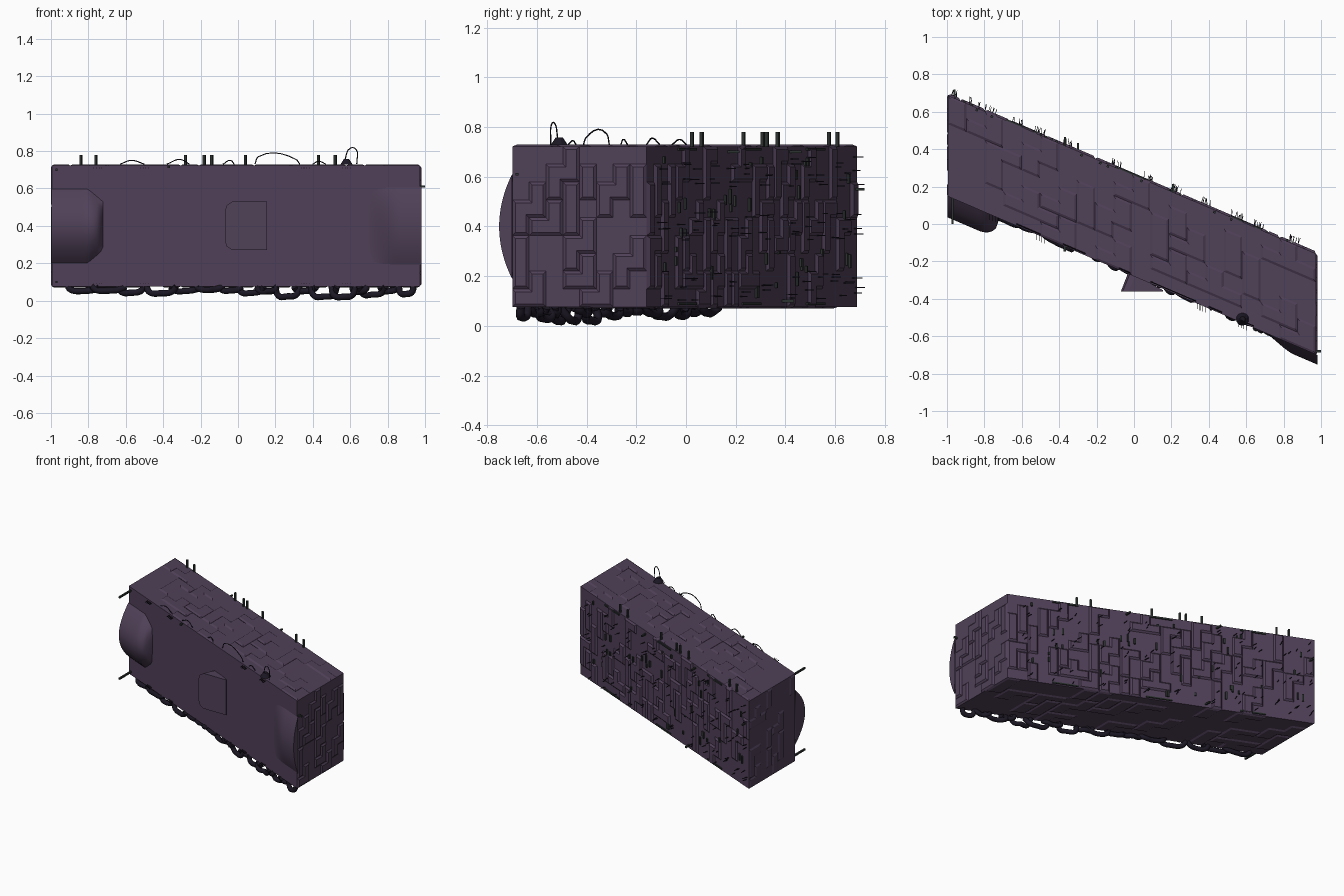
import bpy, bmesh, math, random
from mathutils import Vector, Matrix

if "Cube" in bpy.data.objects:
    bpy.data.objects.remove(bpy.data.objects["Cube"])
random.seed(7)

X0, X1, Z0, Z1 = -0.995, 0.972, 0.077, 0.722
SLOPE = -0.43
front_y = lambda x: 0.15 + SLOPE * (x + 1)
back_y = lambda x: 0.69 + SLOPE * (x + 1)
ANGLE = math.atan(SLOPE)


def material(name, rgb):
    m = bpy.data.materials.new(name)
    m.diffuse_color = (*rgb, 1)
    m.use_nodes = True
    m.node_tree.nodes["Principled BSDF"].inputs["Base Color"].default_value = m.diffuse_color
    return m


HULL = material("purple_hull", (0.08, 0.052, 0.098))
DARK = material("dark_tube", (0.012, 0.009, 0.018))
GREEN = material("dark_green", (0.025, 0.033, 0.03))


def finish(name, bm, mat, smooth=False):
    me = bpy.data.meshes.new(name)
    bm.normal_update()
    bm.to_mesh(me)
    bm.free()
    ob = bpy.data.objects.new(name, me)
    bpy.context.collection.objects.link(ob)
    me.materials.append(mat)
    if smooth:
        bpy.context.view_layer.objects.active = ob
        ob.select_set(True)
        bpy.ops.object.shade_smooth_by_angle(angle=math.radians(35))
        ob.select_set(False)
    return ob


def grid(bm, nu, nv, point):
    vs = [[bm.verts.new(point(i / nu, j / nv)) for j in range(nv + 1)] for i in range(nu + 1)]
    fs = {(i, j): bm.faces.new((vs[i][j], vs[i + 1][j], vs[i + 1][j + 1], vs[i][j + 1]))
          for i in range(nu) for j in range(nv)}
    return vs, fs


SHAPES = [[(0, 0), (1, 0), (1, 1)], [(0, 0), (0, 1), (0, 2)], [(0, 0), (0, 1), (1, 1), (1, 2)],
          [(0, 0), (1, 0), (2, 0), (1, 1)], [(0, 0), (0, 1), (0, 2), (1, 2)], [(0, 0), (0, 1)]]


def panel(name, origin, u, v, nu, nv, depth, fill):
    """Wall with raised interlocking blocks; outward normal is u x v."""
    bm = bmesh.new()
    o, u, v = Vector(origin), Vector(u), Vector(v)
    _, cells = grid(bm, nu, nv, lambda a, b: o + u * a + v * b)
    bm.normal_update()
    used = set()
    for _ in range(int(nu * nv * fill)):
        shape = random.choice(SHAPES)
        i, j = random.randrange(nu), random.randrange(nv)
        spot = [(i + a, j + b) for a, b in shape]
        if any(c not in cells or c in used for c in spot):
            continue
        used.update(spot)
        bmesh.ops.inset_region(bm, faces=[cells[c] for c in spot], thickness=0.012,
                               depth=depth, use_boundary=True, use_even_offset=True)
    return finish(name, bm, HULL)


# Hull walls, roof and floor
W, H, L = back_y(0) - front_y(0), Z1 - Z0, X1 - X0
along = Vector((L, SLOPE * L, 0))
across, up = Vector((0, W, 0)), Vector((0, 0, H))
fl = Vector((X0, front_y(X0), Z0))
panel("front_wall", fl, along, up, 1, 1, 0, 0)
panel("back_wall", fl + along + across, -along, up, 30, 9, 0.011, 0.6)
panel("right_end", fl + along, across, up, 8, 9, 0.009, 0.6)
panel("left_end", fl + across, -across, up, 8, 9, 0.006, 0.5)
panel("roof", fl + up, along, across, 20, 7, 0.007, 0.35)
panel("floor", fl + across, along, -across, 20, 7, 0.007, 0.35)


# Swollen bays at both ends of the front wall
def bay(name, xa, xb, height, depth, end):
    bm = bmesh.new()

    def point(a, b):
        x, t = xa + (xb - xa) * a, 2 * b - 1
        return (x, front_y(x) + 0.002 - depth(a) * (1 - t * t), 0.4 + t * height(a))
    vs, _ = grid(bm, 16, 16, point)
    bm.faces.new(vs[end])
    bmesh.ops.recalc_face_normals(bm, faces=bm.faces)
    ob = finish(name, bm, HULL, True)


bay("left_bay", -0.998, -0.72, lambda a: 0.2 - 0.07 * max(0, (a - 0.7) / 0.3),
    lambda a: 0.115 if a < 0.6 else 0.115 * math.sqrt(max(0, 1 - ((a - 0.6) / 0.4) ** 2)), 0)
bay("right_bay", 0.68, 0.98, lambda a: 0.21,
    lambda a: 0.052 * min(1, a * 1.7) ** 2 * (3 - 2 * min(1, a * 1.7)), 16)

# Central wedge hatch
bm = bmesh.new()
outline = [(-0.07, 0.32), (-0.06, 0.29), (-0.03, 0.27), (0.155, 0.27),
           (0.155, 0.53), (-0.03, 0.53), (-0.06, 0.51), (-0.07, 0.48)]
face = [bm.verts.new((x, -0.36, z)) for x, z in outline]
root = [bm.verts.new((x + 0.04 * (x < 0.1), front_y(x + 0.04) + 0.01, z)) for x, z in outline]
bm.faces.new(face)
for i in range(8):
    k = (i + 1) % 8
    bm.faces.new((face[i], root[i], root[k], face[k]))
bmesh.ops.recalc_face_normals(bm, faces=bm.faces)
finish("wedge_hatch", bm, HULL)


# Tubes and wires
def tube(name, paths, radius, mat, res=2):
    cu = bpy.data.curves.new(name, "CURVE")
    cu.dimensions = "3D"
    cu.bevel_depth, cu.bevel_resolution, cu.resolution_u = radius, res, 5
    cu.use_fill_caps = True
    for path in paths:
        s = cu.splines.new("BEZIER")
        s.bezier_points.add(len(path) - 1)
        for p, co in zip(s.bezier_points, path):
            p.co = co
            p.handle_left_type = p.handle_right_type = "AUTO"
    ob = bpy.data.objects.new(name, cu)
    bpy.context.collection.objects.link(ob)
    cu.materials.append(mat)


def hanging(xa, xb, low):
    pts = [(0, 0.075), (0.12, low + 0.022), (0.5, low + 0.018), (0.85, low + 0.026), (1, 0.075)]
    return [(x, front_y(x) + random.uniform(0.0, 0.03), z)
            for x, z in ((xa + (xb - xa) * t, z) for t, z in pts)]


drops = [(-0.91, -0.74, 0.034), (-0.78, -0.6, 0.036), (-0.64, -0.5, 0.025), (-0.49, -0.33, 0.022),
         (-0.36, -0.2, 0.034), (-0.22, -0.08, 0.04), (-0.1, 0.02, 0.036), (0.0, 0.14, 0.024),
         (0.1, 0.21, 0.032), (0.2, 0.33, 0.005), (0.3, 0.42, 0.034), (0.39, 0.53, 0.004),
         (0.5, 0.63, 0.003), (0.61, 0.69, 0.03), (0.65, 0.79, 0.015), (0.76, 0.86, 0.034),
         (0.86, 0.94, 0.018)]
tube("hanging_tubes", [hanging(*d) for d in drops], 0.017, DARK)

wires = [[(-0.63, .73), (-0.57, .75), (-0.5, .73)], [(-0.38, .73), (-0.31, .755), (-0.26, .73)],
         [(-0.08, .73), (-0.04, .75), (-0.02, .73)], [(0.09, .73), (0.11, .77), (0.31, .755), (0.33, .73)],
         [(0.4, .73), (0.43, .745), (0.47, .73)], [(0.57, .75), (0.6, .815), (0.63, .81), (0.635, .73)]]
tube("roof_wires", [[(x, front_y(x) + 0.01, z) for x, z in w] for w in wires], 0.003, DARK, 1)

# Wire socket
bm = bmesh.new()
bmesh.ops.create_cone(bm, cap_ends=True, segments=10, radius1=0.035, radius2=0.015, depth=0.03,
                      matrix=Matrix.Translation((0.58, front_y(0.58) + 0.02, 0.742)))
finish("wire_socket", bm, DARK)


def block(bm, co, size, angle=ANGLE):
    bmesh.ops.create_cube(bm, size=1, matrix=Matrix.Translation(co) @ Matrix.Rotation(angle, 4, "Z")
                          @ Matrix.Diagonal((*size, 1)))


# Pegs standing on the rear roof edge
bm = bmesh.new()
for x in (-0.84, -0.76, -0.28, -0.18, -0.14, 0.04, 0.43, 0.52):
    block(bm, (x, back_y(x) - 0.012, 0.75), (0.013, 0.013, 0.06))
finish("roof_pegs", bm, GREEN)

# Rods at the left corners
bm = bmesh.new()
for z in (0.10, 0.70):
    block(bm, (-0.97, 0.075, z), (0.012, 0.15, 0.012), 0)
for x, z in ((-0.96, 0.55), (-0.37, 0.7), (-0.3, 0.1), (0.21, 0.7)):
    block(bm, (x, back_y(x) + 0.015, z), (0.011, 0.06, 0.011), 0)
block(bm, (-0.37, front_y(-0.37) - 0.005, 0.715), (0.012, 0.04, 0.012), 0)
block(bm, (0.985, -0.68, 0.61), (0.03, 0.012, 0.012), 0)
finish("corner_rods", bm, GREEN)

# Fine bristles in clusters along the long edges
bm = bmesh.new()
for cx in (-0.95, -0.85, -0.77, -0.62, -0.5, -0.35, -0.1, 0.08, 0.22, 0.38, 0.55, 0.67, 0.85):
    for z in (0.62, 0.16, 0.4):
        for _ in range(3):
            x = cx + random.uniform(-0.03, 0.03)
            block(bm, (x, back_y(x) + 0.015, z + random.uniform(-0.06, 0.06)),
                  (0.003, random.uniform(0.03, 0.06), 0.004), random.uniform(-0.4, 0.1))
for cx in (-0.5, 0.36, -0.75, 0.58):
    for z in (0.09, 0.71):
        for k in range(4):
            x = cx + 0.014 * (k - 1.5)
            block(bm, (x, front_y(x) - 0.01, z), (0.003, 0.04, 0.004), 0)
finish("bristles", bm, DARK)

# Slits scattered over the back wall
bm = bmesh.new()
for k in range(40):
    x = random.uniform(-0.93, 0.9)
    block(bm, (x, back_y(x) + 0.002, random.uniform(0.13, 0.67)), (0.012, 0.014, random.uniform(0.02, 0.06)))
for x in (-0.6, 0.0, 0.6):
    for z in (0.09, 0.71):
        block(bm, (x, back_y(x) + 0.002, z), (0.18, 0.012, 0.01))
finish("wall_slits", bm, GREEN)
